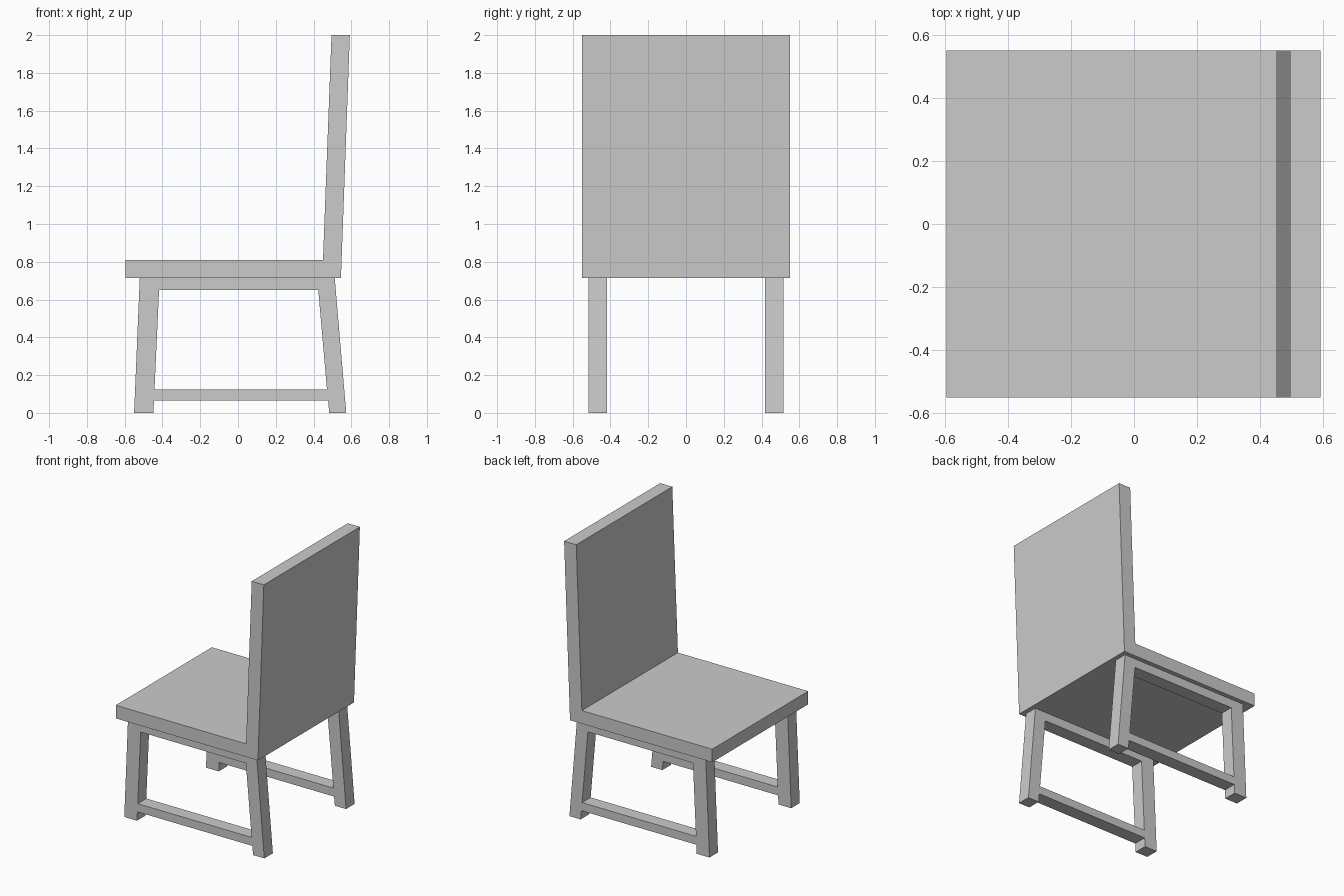
import bpy
from math import pi

if "Cube" in bpy.data.objects:
    bpy.data.objects.remove(bpy.data.objects["Cube"])


def extruded_profile(name, outlines, width, y=0.0):
    """Extrude closed XZ outlines (later ones are holes) to a width centred on y."""
    curve = bpy.data.curves.new(name + "_profile", 'CURVE')
    curve.dimensions = '2D'
    curve.fill_mode = 'BOTH'
    curve.extrude = width / 2
    for pts in outlines:
        spline = curve.splines.new('POLY')
        spline.points.add(len(pts) - 1)
        for p, (x, z) in zip(spline.points, pts):
            p.co = (x, z, 0, 1)
        spline.use_cyclic_u = True
    helper = bpy.data.objects.new(name + "_helper", curve)
    bpy.context.collection.objects.link(helper)
    bpy.context.view_layer.update()
    deps = bpy.context.evaluated_depsgraph_get()
    mesh = bpy.data.meshes.new_from_object(helper.evaluated_get(deps))
    bpy.data.objects.remove(helper)
    mesh.name = name
    mesh.shade_flat()
    obj = bpy.data.objects.new(name, mesh)
    bpy.context.collection.objects.link(obj)
    obj.rotation_euler.x = pi / 2
    obj.location.y = y
    weld = obj.modifiers.new("Weld", 'WELD')
    weld.merge_threshold = 0.0005
    return obj


# Seat and slightly reclined back, one L-shaped profile
extruded_profile("seat_and_back", [[
    (-0.595, 0.715), (0.545, 0.715), (0.592, 2.0),
    (0.495, 2.0), (0.45, 0.81), (-0.595, 0.81)]], 1.1)

# Side frames: splayed legs joined by a top rail and a low stretcher
frame = [(-0.52, 0.715), (-0.55, 0), (-0.448, 0), (-0.445, 0.065),
         (0.477, 0.065), (0.483, 0), (0.573, 0), (0.512, 0.715)]
opening = [(-0.418, 0.65), (0.425, 0.65), (0.471, 0.125), (-0.442, 0.125)]
for side, y in (("left", 0.468), ("right", -0.468)):
    extruded_profile(side + "_leg_frame", [frame, opening], 0.098, y)
